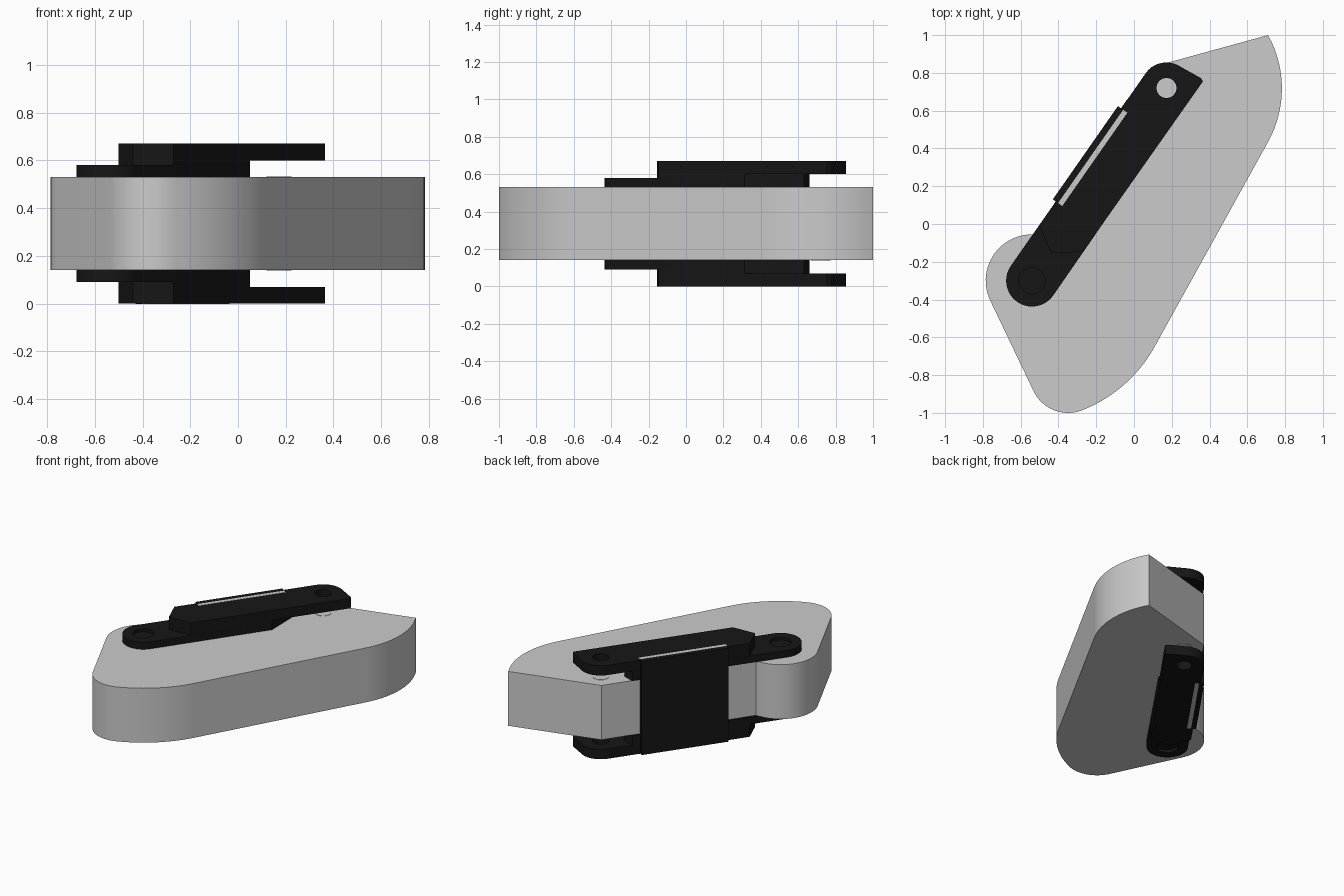
import bpy, bmesh, math
from mathutils import Vector

if "Cube" in bpy.data.objects:
    bpy.data.objects.remove(bpy.data.objects["Cube"])

P1, P2 = Vector((-0.54, -0.30)), Vector((0.172, 0.72))   # arm pivots
U = (P2 - P1).normalized()                               # along the arm
N = Vector((-U.y, U.x))                                  # outward side of the arm
HEIGHT = 0.67


def material(name, v):
    m = bpy.data.materials.new(name)
    m.diffuse_color = (v, v, v, 1)
    m.use_nodes = True
    m.node_tree.nodes["Principled BSDF"].inputs["Base Color"].default_value = m.diffuse_color
    return m


BLACK, LIGHT = material("black", 0.008), material("light_grey", 0.95)


def at(s, o):
    return P1 + U * s + N * o


def arc(c, r, a0, a1, n=20):
    return [Vector(c) + r * Vector((math.cos(a), math.sin(a)))
            for a in (math.radians(a0 + (a1 - a0) * i / n) for i in range(n + 1))]


def arc3(a, b, c, n=16):
    """Arc from a to c passing through b."""
    a, b, c = Vector(a), Vector(b), Vector(c)
    p, q = b - a, c - a
    d = 2 * (p.x * q.y - p.y * q.x)
    o = a + Vector((q.y * p.length_squared - p.y * q.length_squared,
                    p.x * q.length_squared - q.x * p.length_squared)) / d
    a0 = math.atan2(*(a - o).yx)
    a1 = math.atan2(*(c - o).yx)
    sweep = (a1 - a0) % math.tau
    if d < 0:
        sweep -= math.tau
    return arc(o, (a - o).length, math.degrees(a0), math.degrees(a0 + sweep), n)


def prism(name, outline, z0, z1, mat=None, hole=None):
    """Extrude an outline, optionally with a hole, from z0 to z1."""
    bm = bmesh.new()
    edges = []
    for loop in [outline] + ([hole] if hole else []):
        vs = [bm.verts.new((p[0], p[1], z0)) for p in loop]
        edges += [bm.edges.new((vs[i - 1], vs[i])) for i in range(len(vs))]
    bmesh.ops.triangle_fill(bm, edges=edges, use_beauty=True, use_dissolve=False)
    ext = bmesh.ops.extrude_face_region(bm, geom=bm.faces[:], use_keep_orig=True)
    top = [g for g in ext["geom"] if isinstance(g, bmesh.types.BMVert)]
    bmesh.ops.translate(bm, verts=top, vec=(0, 0, z1 - z0))
    bmesh.ops.recalc_face_normals(bm, faces=bm.faces[:])
    me = bpy.data.meshes.new(name)
    bm.to_mesh(me)
    bm.free()
    ob = bpy.data.objects.new(name, me)
    bpy.context.collection.objects.link(ob)
    if mat:
        me.materials.append(mat)
    bpy.ops.object.select_all(action='DESELECT')
    ob.select_set(True)
    bpy.context.view_layer.objects.active = ob
    bpy.ops.object.shade_smooth_by_angle(angle=math.radians(25))
    return ob


def circle(c, r):
    return arc(c, r, 0, 360, 32)[:-1]


# Main body slab
body = (arc3((0.71, 1.0), (0.783, 0.72), (0.71, 0.435))
        + arc3((0.12, -0.63), (0.0, -0.80), (-0.26, -0.98))
        + arc3((-0.26, -0.98), (-0.45, -0.973), (-0.536, -0.876))[1:]
        + arc(P1, 0.245, 204, 84.5, 28)
        + [(0.09, 0.83)])
prism("body", body, 0.14, 0.53)

# Outlines of the arm levels
ang = math.degrees(math.atan2(N.y, N.x))
base_end = [(0.05, 0.313), (0.045, 0.63), (-0.036, 0.66)]
base = arc(P1, 0.137, ang, ang + 180) + base_end
bar_start = [(-0.5, -0.007), (-0.44, -0.155), (-0.27, -0.147)]
riser = bar_start + base_end
bar = bar_start + [(0.365, 0.755), (0.355, 0.772)] + arc(P2, 0.135, 58, ang)

# Arms above and below the body
for side in ("top", "bottom"):
    def level(name, outline, z0, z1, mat=BLACK, hole=None):
        if side == "bottom":
            z0, z1 = HEIGHT - z1, HEIGHT - z0
        prism(f"{side}_{name}", outline, z0, z1, mat, hole)

    level("arm_base", base, 0.53, 0.58, hole=circle(P1, 0.07))
    level("arm_base_pin", circle(P1, 0.07), 0.53, 0.56)
    level("arm_riser", riser, 0.58, 0.60)
    level("arm_bar", bar, 0.60, 0.67, hole=circle(P2, 0.053))
    level("pivot_disc", circle(P2, 0.053), 0.525, 0.532, LIGHT)

# Cross plate joining both arms, with a light backing sheet
for name, o0, o1, mat in (("backing_sheet", 0.095, 0.122, LIGHT),
                          ("cross_plate", 0.122, 0.156, BLACK)):
    prism(name, [at(0.416, o0), at(1.018, o0), at(1.018, o1), at(0.416, o1)],
          -0.001, HEIGHT + 0.001, mat)
